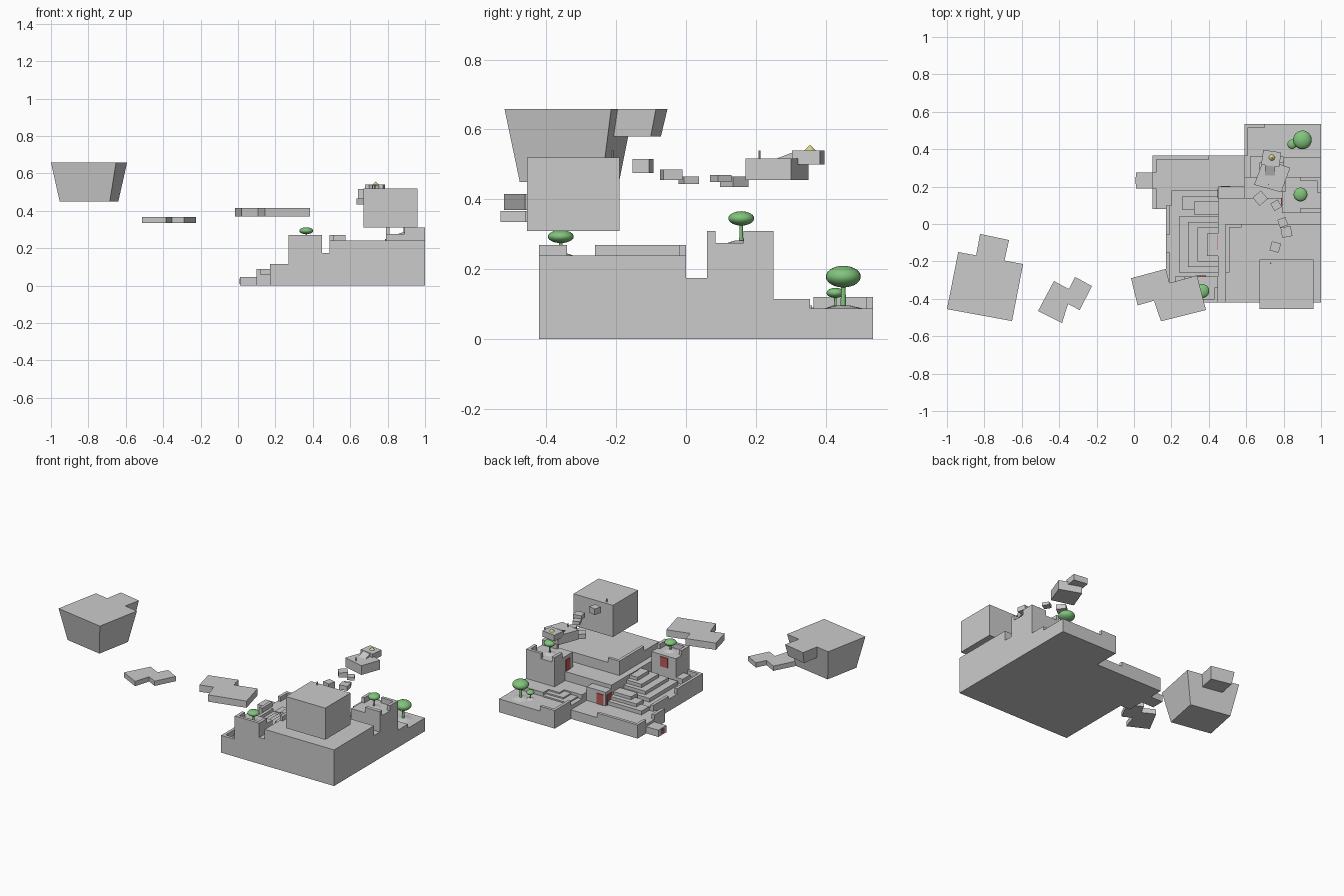
import bpy, bmesh, math
from mathutils import Matrix, Vector

def material(name, c):
    m = bpy.data.materials.new(name)
    m.diffuse_color = (*c, 1)
    return m

GREEN = material("leaf_green", (0.22, 0.55, 0.2))
RED = material("door_red", (0.5, 0.1, 0.1))
YELLOW = material("marker_yellow", (0.75, 0.7, 0.25))

def finish(name, bm, mat=None, smooth=False):
    bmesh.ops.recalc_face_normals(bm, faces=bm.faces[:])
    me = bpy.data.meshes.new(name)
    bm.to_mesh(me)
    bm.free()
    ob = bpy.data.objects.new(name, me)
    bpy.context.collection.objects.link(ob)
    if mat:
        me.materials.append(mat)
    if smooth:
        for p in me.polygons:
            p.use_smooth = True
    return ob

def box(name, x0, x1, y0, y1, z0, z1, mat=None, rot=0):
    bm = bmesh.new()
    bmesh.ops.create_cube(bm, size=1)
    c = Vector((x0 + x1, y0 + y1, z0 + z1)) / 2
    m = (Matrix.Translation(c) @ Matrix.Rotation(math.radians(rot), 4, 'Z')
         @ Matrix.Diagonal((x1 - x0, y1 - y0, z1 - z0, 1)))
    bmesh.ops.transform(bm, matrix=m, verts=bm.verts)
    return finish(name, bm, mat)

def slab(name, outline, z0, z1, taper=1.0, centre=(0, 0)):
    """Extruded outline whose underside shrinks towards a centre."""
    bm = bmesh.new()
    cx, cy = centre
    top = [bm.verts.new((x, y, z1)) for x, y in outline]
    low = [bm.verts.new((cx + (x - cx) * taper, cy + (y - cy) * taper, z0)) for x, y in outline]
    bm.faces.new(top)
    bm.faces.new(low[::-1])
    n = len(top)
    for i in range(n):
        bm.faces.new((top[i], low[i], low[(i + 1) % n], top[(i + 1) % n]))
    return finish(name, bm)

def cone(name, x, y, z0, z1, r0, r1, sides=12, mat=None):
    bm = bmesh.new()
    bmesh.ops.create_cone(bm, cap_ends=True, segments=sides, radius1=r0, radius2=r1, depth=z1 - z0,
                          matrix=Matrix.Translation((x, y, (z0 + z1) / 2)))
    return finish(name, bm, mat)

def tree(name, x, y, z, c0, c1, r):
    cone(name + "_mound", x, y, z, z + 0.008, r * 1.1, r * 0.4)
    cone(name + "_trunk", x, y, z, (c0 + c1) / 2, r * 0.17, r * 0.1, mat=GREEN)
    bm = bmesh.new()
    m = Matrix.Translation((x, y, (c0 + c1) / 2)) @ Matrix.Diagonal((r, r, (c1 - c0) / 2, 1))
    bmesh.ops.create_uvsphere(bm, u_segments=24, v_segments=14, radius=1, matrix=m)
    finish(name + "_crown", bm, GREEN, True)

# Main terraces of the ground island
for name, *b in [
    ("main_terrace", 0.49, 1.0, -0.42, 0.0, 0, 0.24),
    ("middle_terrace", 0.45, 0.8, 0.0, 0.14, 0, 0.175),
    ("middle_ledge", 0.8, 1.0, 0.0, 0.06, 0, 0.175),
    ("upper_walkway", 0.45, 0.49, -0.42, 0.0, 0, 0.175),
    ("west_terrace", 0.17, 0.45, -0.42, 0.1, 0, 0.08),
    ("low_court", 0.1, 0.59, 0.08, 0.365, 0, 0.06),
    ("landing_block", 0.01, 0.1, 0.19, 0.275, 0, 0.045),
    ("garden_floor", 0.59, 1.0, 0.25, 0.535, 0, 0.088),
    ("garden_step", 0.8, 1.0, 0.25, 0.355, 0.088, 0.115),
    ("court_back", 0.59, 0.8, 0.14, 0.25, 0, 0.115),
    ("gate_block", 0.45, 0.59, 0.08, 0.2, 0, 0.15),
    ("back_tower", 0.79, 1.0, 0.06, 0.25, 0, 0.275),
    ("front_tower", 0.27, 0.45, -0.42, -0.28, 0, 0.238),
]:
    box(name, *b)

# Low parapets along terrace edges
for i, b in enumerate([
    (0.49, 0.51, -0.26, 0.0, 0.24, 0.27), (0.51, 0.575, -0.02, 0.0, 0.24, 0.27),
    (0.27, 0.29, -0.42, -0.34, 0.238, 0.27), (0.29, 0.45, -0.42, -0.4, 0.238, 0.27),
    (0.43, 0.45, -0.4, -0.34, 0.238, 0.27),
    (0.98, 1.0, 0.165, 0.25, 0.275, 0.31), (0.89, 0.98, 0.23, 0.25, 0.275, 0.31),
    (0.89, 1.0, 0.06, 0.085, 0.275, 0.31), (0.79, 0.81, 0.17, 0.25, 0.275, 0.31),
    (0.17, 0.19, -0.42, -0.15, 0.08, 0.115), (0.19, 0.27, -0.42, -0.4, 0.08, 0.115),
    (0.17, 0.19, -0.06, 0.1, 0.08, 0.1),
    (0.1, 0.12, 0.275, 0.365, 0.06, 0.09), (0.12, 0.4, 0.345, 0.365, 0.06, 0.09),
    (0.1, 0.12, 0.08, 0.19, 0.06, 0.09),
    (0.59, 0.61, 0.365, 0.535, 0.088, 0.12), (0.61, 0.7, 0.515, 0.535, 0.088, 0.12),
]):
    box("parapet_%02d" % i, *b)

# Stairs rising through the west terrace, the court and the garden
for i in range(4):
    box("west_step_%d" % i, 0.24 + i * 0.05, 0.45, -0.26 + i * 0.03, 0.04 - i * 0.03,
        0.08, 0.105 + i * 0.022)
for i in range(3):
    box("court_step_%d" % i, 0.2 + i * 0.06, 0.45, 0.1 - i * 0.025, 0.18 - i * 0.03,
        0.06, 0.085 + i * 0.02)
    box("garden_stair_%d" % i, 0.62 + i * 0.05, 0.8, 0.25, 0.36 - i * 0.03,
        0.085, 0.097 + i * 0.009)
box("tower_side_step", 0.22, 0.27, -0.36, -0.28, 0.08, 0.115)

# Doors set slightly proud of the walls
for i, b in enumerate([
    (0.786, 0.792, 0.09, 0.135, 0.175, 0.25), (0.33, 0.385, -0.282, -0.276, 0.16, 0.225),
    (0.446, 0.452, -0.14, -0.06, 0.15, 0.175), (0.446, 0.452, 0.14, 0.19, 0.06, 0.13),
    (0.465, 0.515, 0.198, 0.204, 0.06, 0.13), (0.007, 0.012, 0.215, 0.25, 0.01, 0.038),
]):
    box("door_%d" % i, *b, mat=RED)

# Trees
tree("tower_tree", 0.89, 0.158, 0.275, 0.325, 0.366, 0.037)
tree("front_tree", 0.365, -0.358, 0.238, 0.275, 0.312, 0.037)
tree("garden_tree", 0.9, 0.45, 0.088, 0.148, 0.21, 0.05)
tree("garden_shrub", 0.845, 0.427, 0.088, 0.118, 0.147, 0.025)

# Floating cube and flat floating slabs
box("floating_cube", 0.67, 0.96, -0.455, -0.19, 0.31, 0.52)
cone("cube_post", 0.73, -0.21, 0.52, 0.54, 0.004, 0.004, 8)
slab("near_slab", [(-0.016, -0.29), (0.17, -0.24), (0.19, -0.315), (0.337, -0.275),
                   (0.385, -0.46), (0.144, -0.52), (0.107, -0.41), (0.02, -0.435)], 0.37, 0.415)
slab("far_slab", [(-0.513, -0.465), (-0.428, -0.305), (-0.348, -0.348), (-0.315, -0.283),
                  (-0.225, -0.332), (-0.29, -0.46), (-0.353, -0.428), (-0.385, -0.53)], 0.335, 0.367)

# Tapered floating rock with a shallower lobe
slab("floating_rock", [(-1, -0.455), (-0.94, -0.15), (-0.593, -0.214), (-0.652, -0.519)],
     0.45, 0.658, 0.77, (-0.797, -0.33))
slab("rock_lobe", [(-0.85, -0.2), (-0.823, -0.053), (-0.668, -0.086), (-0.70, -0.23)],
     0.58, 0.658, 0.88, (-0.77, -0.21))

# Stepping blocks leading to the summit
for i, (x, y, z0, z1, s, r) in enumerate([
    (0.755, -0.123, 0.475, 0.515, 0.05, -15), (0.815, -0.042, 0.455, 0.485, 0.055, 10),
    (0.795, 0.008, 0.444, 0.466, 0.045, 20), (0.76, 0.1, 0.45, 0.47, 0.045, 30),
    (0.675, 0.138, 0.435, 0.466, 0.058, 40),
]):
    box("stepping_block_%d" % i, x - s / 2, x + s / 2, y - s / 2, y + s / 2, z0, z1, rot=r)

# Summit platform with ramp, raised block and marker
slab("summit_base", [(0.642, 0.21), (0.695, 0.35), (0.835, 0.3), (0.787, 0.17)], 0.455, 0.517)
box("summit_block", 0.685, 0.782, 0.31, 0.39, 0.5, 0.54, rot=-8)
bm = bmesh.new()
side = [[bm.verts.new((x, y, z)) for y, z in ((0.26, 0.517), (0.32, 0.517), (0.32, 0.54))]
        for x in (0.7, 0.755)]
bm.faces.new(side[0])
bm.faces.new(side[1][::-1])
for i in range(3):
    j = (i + 1) % 3
    bm.faces.new((side[0][i], side[1][i], side[1][j], side[0][j]))
finish("summit_ramp", bm)
cone("summit_post", 0.72, 0.21, 0.517, 0.54, 0.003, 0.003, 8)
cone("summit_marker", 0.737, 0.355, 0.54, 0.556, 0.016, 0, 16, YELLOW)
